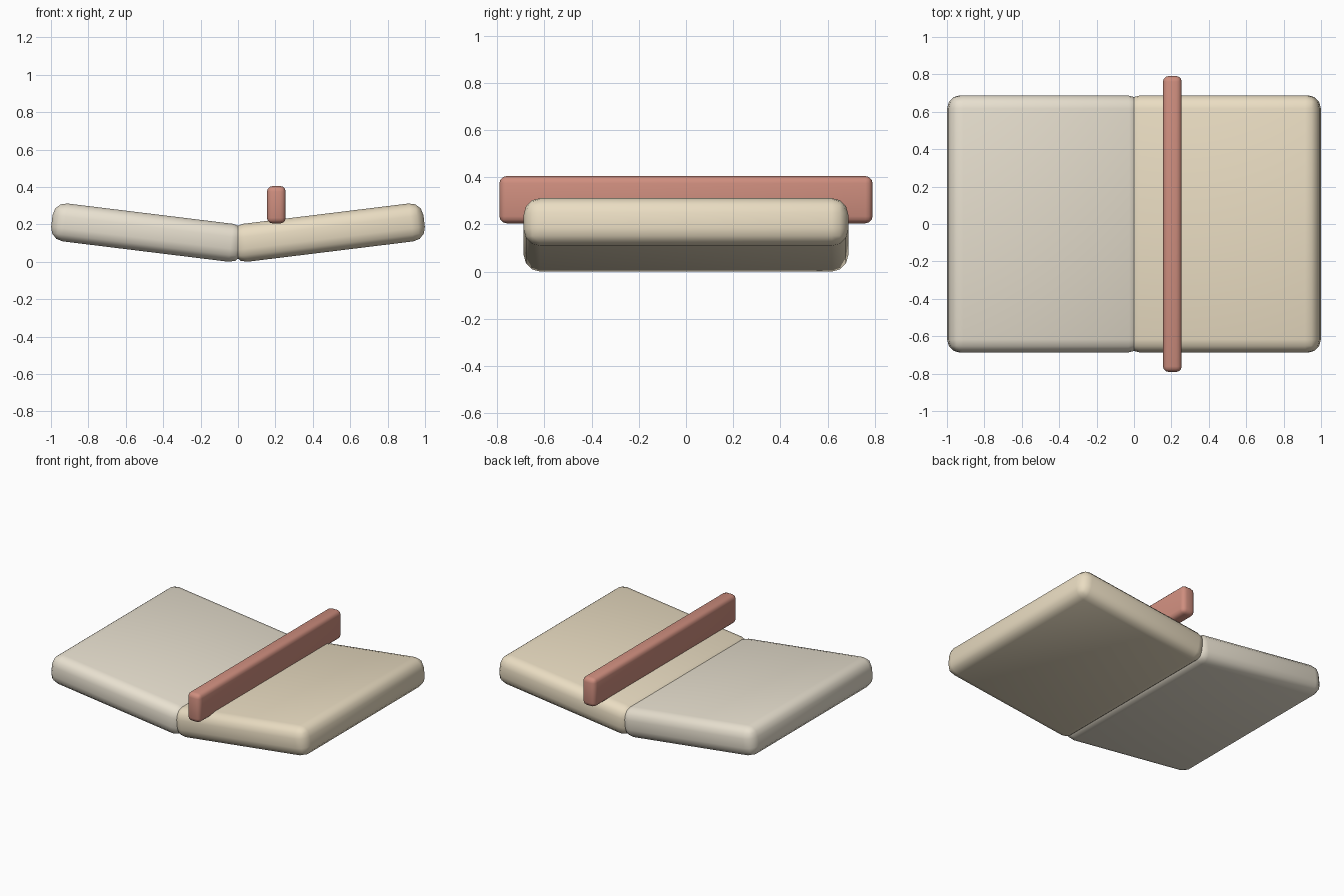
import bpy
from math import radians

if "Cube" in bpy.data.objects:
    bpy.data.objects.remove(bpy.data.objects["Cube"])


def rounded_box(name, size, loc, tilt, bevel, color):
    bpy.ops.mesh.primitive_cube_add(size=1, location=loc)
    ob = bpy.context.object
    ob.name = name
    ob.scale = size
    bpy.ops.object.transform_apply(location=False, rotation=False, scale=True)
    ob.rotation_euler = (0, radians(tilt), 0)
    mod = ob.modifiers.new("bevel", 'BEVEL')
    mod.width = bevel
    mod.segments = 3
    mod.limit_method = 'NONE'
    bpy.ops.object.modifier_apply(modifier=mod.name)
    bpy.ops.object.shade_smooth_by_angle(angle=radians(35))
    mat = bpy.data.materials.new(name + "_color")
    mat.diffuse_color = color
    mat.use_nodes = True
    mat.node_tree.nodes["Principled BSDF"].inputs["Base Color"].default_value = mat.diffuse_color
    ob.data.materials.append(mat)
    return ob


# Two halves of the open book, tilted up towards the outside
for name, side, color in (("left_pages", -1, (0.81, 0.75, 0.63, 1)),
                          ("right_pages", 1, (0.82, 0.72, 0.54, 1))):
    rounded_box(name, (1.034, 1.376, 0.204), (side * 0.482, 0, 0.156),
                -side * 7, 0.07, color)

# Upright bookmark strip lying along the right half
rounded_box("bookmark", (0.10, 1.582, 0.20), (0.205, 0, 0.305),
            0, 0.03, (0.62, 0.27, 0.21, 1))
